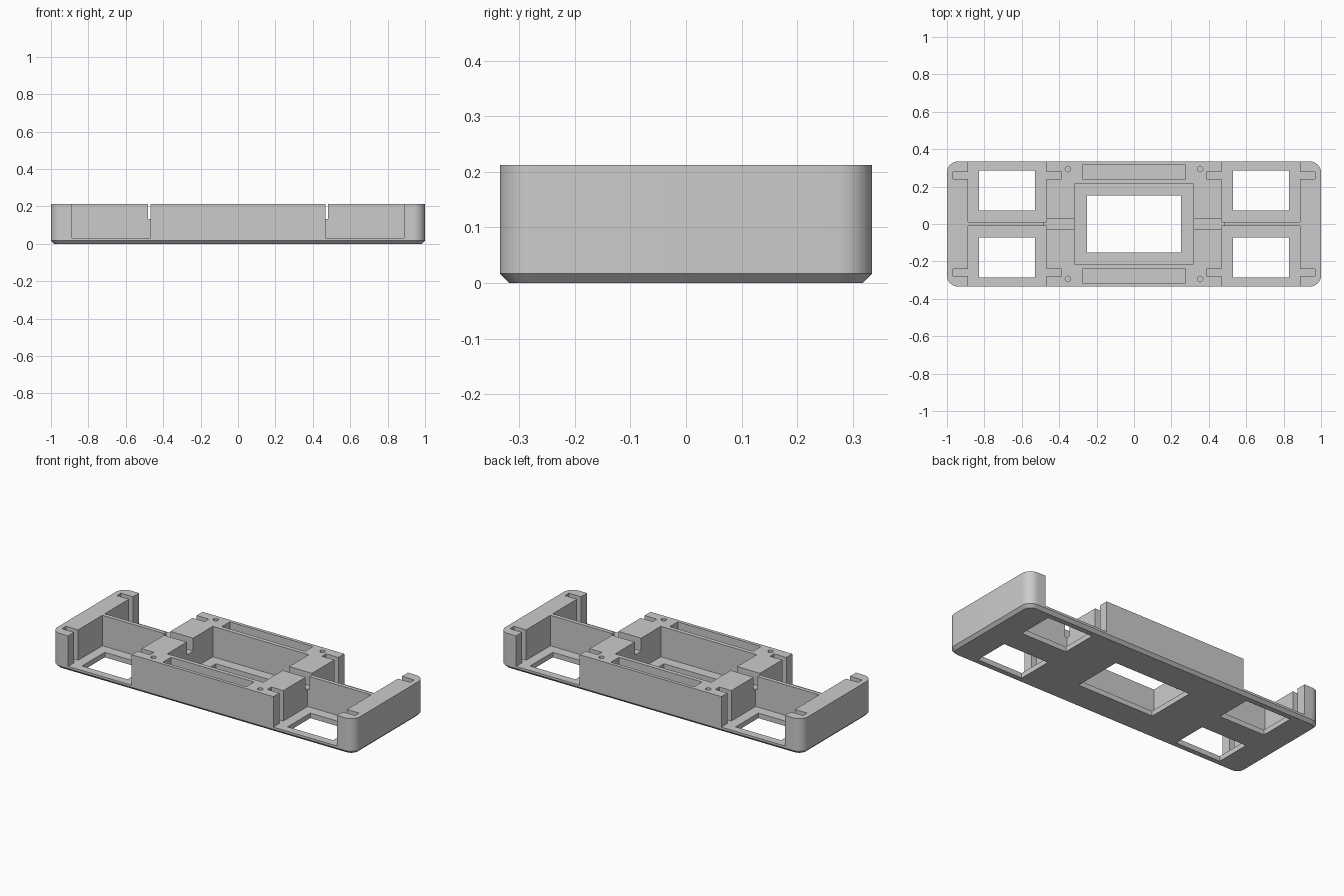
import bpy
import bmesh
from math import cos, sin, pi, radians

if "Cube" in bpy.data.objects:
    bpy.data.objects.remove(bpy.data.objects["Cube"])

HX, HY, TOP, FLOOR = 1.0, 0.335, 0.212, 0.03
RADIUS, CHAMFER = 0.06, 0.017

grey = bpy.data.materials.new("plain grey")
grey.use_nodes = True
grey.diffuse_color = (0.6, 0.6, 0.6, 1)
grey.node_tree.nodes["Principled BSDF"].inputs["Base Color"].default_value = (0.6, 0.6, 0.6, 1)


def add_object(name, bm):
    bmesh.ops.recalc_face_normals(bm, faces=bm.faces)
    mesh = bpy.data.meshes.new(name)
    bm.to_mesh(mesh)
    bm.free()
    mesh.materials.append(grey)
    obj = bpy.data.objects.new(name, mesh)
    bpy.context.collection.objects.link(obj)
    return obj


def rounded_loop(bm, z, inset, steps=10):
    loop = []
    for sx, sy, start in ((1, 1, 0), (-1, 1, pi / 2), (-1, -1, pi), (1, -1, 3 * pi / 2)):
        for i in range(steps + 1):
            a = start + i * pi / 2 / steps
            r = RADIUS - inset
            loop.append(bm.verts.new((sx * (HX - RADIUS) + r * cos(a),
                                      sy * (HY - RADIUS) + r * sin(a), z)))
    return loop


# Rounded body with a chamfered underside
bm = bmesh.new()
loops = [rounded_loop(bm, 0, CHAMFER), rounded_loop(bm, CHAMFER, 0), rounded_loop(bm, TOP, 0)]
for low, high in zip(loops, loops[1:]):
    for i in range(len(low)):
        j = (i + 1) % len(low)
        bm.faces.new((low[i], low[j], high[j], high[i]))
bm.faces.new(loops[0])
bm.faces.new(loops[-1])
tray = add_object("tray_body", bm)

cutters = []


def cut(bm):
    cutter = add_object("cutter", bm)
    cutter.hide_render = True
    mod = tray.modifiers.new("cut", 'BOOLEAN')
    mod.operation, mod.solver, mod.object = 'DIFFERENCE', 'EXACT', cutter
    cutters.append(cutter)


def cut_box(x0, x1, y0, y1, z0=FLOOR, z1=TOP + 0.1):
    bm = bmesh.new()
    bmesh.ops.create_cube(bm, size=1)
    for v in bm.verts:
        v.co = ((x0 if v.co.x < 0 else x1), (y0 if v.co.y < 0 else y1), (z0 if v.co.z < 0 else z1))
    cut(bm)


def cut_mirrored(x0, x1, y0, y1, z0=FLOOR):
    for sx in (1, -1):
        for sy in (1, -1):
            xs, ys = sorted((sx * x0, sx * x1)), sorted((sy * y0, sy * y1))
            cut_box(*xs, *ys, z0)


# Central well and its window
cut_box(-0.317, 0.317, -0.215, 0.215)
cut_box(-0.252, 0.252, -0.152, 0.152, -0.1)

# Four open bays, their windows and the card slots beside them
cut_mirrored(0.468, 0.888, 0.012, 0.5)
cut_mirrored(0.529, 0.829, 0.073, 0.287, -0.1)
cut_mirrored(0.388, 0.5, 0.24, 0.278)
cut_mirrored(0.86, 0.968, 0.24, 0.278)

# Long pockets, and wire channels from the well to the dividing walls
for s in (1, -1):
    cut_box(-0.275, 0.275, *sorted((s * 0.24, s * 0.315)))
    cut_box(*sorted((s * 0.3, s * 0.482)), -0.03, 0.03, 0.134)

# Screw holes
for sx in (1, -1):
    for sy in (1, -1):
        bm = bmesh.new()
        bmesh.ops.create_cone(bm, cap_ends=True, segments=20, radius1=0.015, radius2=0.015, depth=0.2)
        bmesh.ops.translate(bm, verts=bm.verts, vec=(sx * 0.353, sy * 0.294, TOP))
        cut(bm)

# Apply the cuts and drop the cutters
depsgraph = bpy.context.evaluated_depsgraph_get()
result = bpy.data.meshes.new_from_object(tray.evaluated_get(depsgraph))
tray.modifiers.clear()
tray.data = result
result.materials.clear()
result.materials.append(grey)
for poly in result.polygons:
    poly.material_index = 0
for cutter in cutters:
    bpy.data.objects.remove(cutter)

# Smooth only the rounded corners and holes
for obj in bpy.context.selected_objects:
    obj.select_set(False)
tray.select_set(True)
bpy.context.view_layer.objects.active = tray
bpy.ops.object.shade_smooth_by_angle(angle=radians(30))
